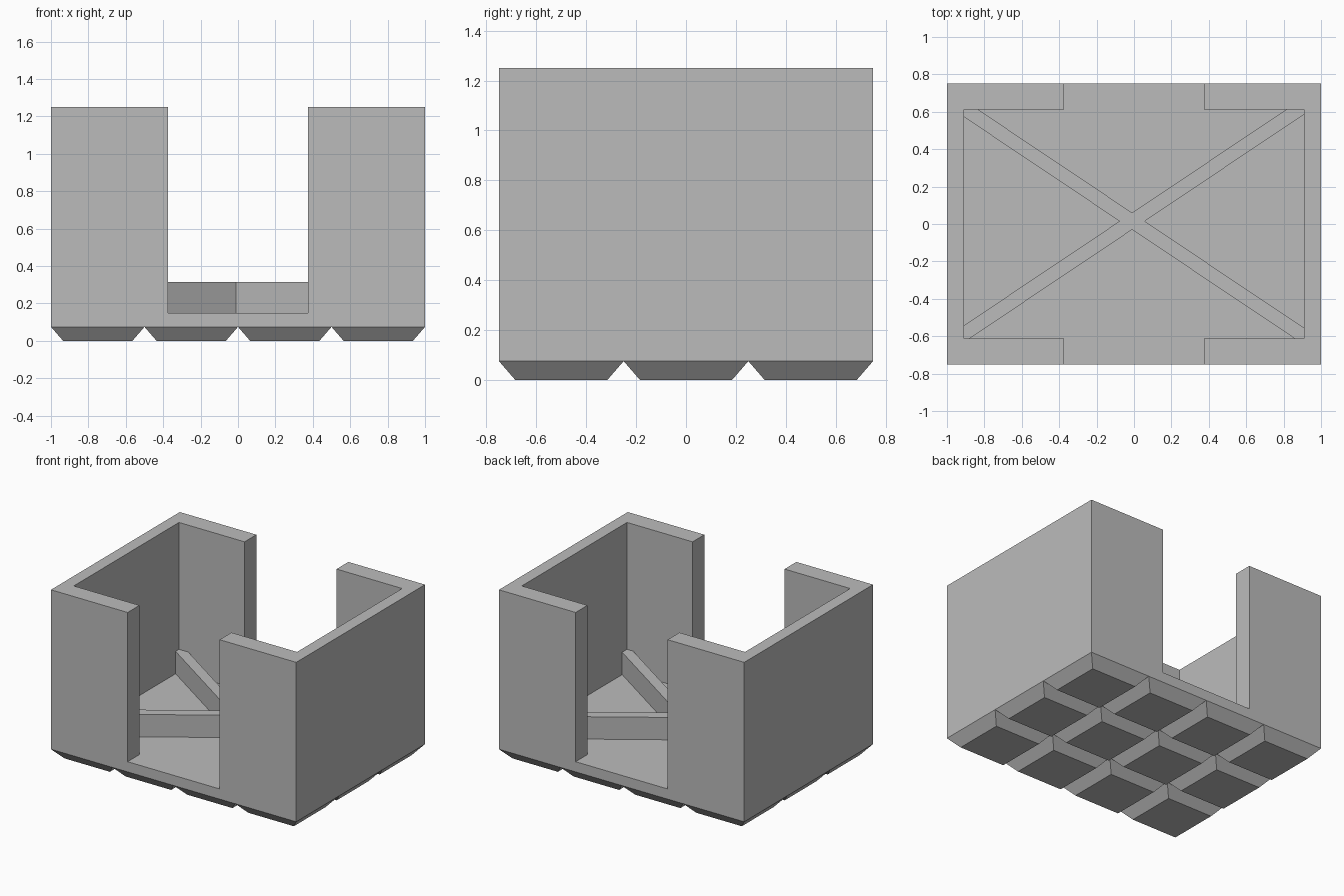
import bpy, bmesh, math
from mathutils import Matrix

if "Cube" in bpy.data.objects:
    bpy.data.objects.remove(bpy.data.objects["Cube"], do_unlink=True)

stone = bpy.data.materials.new("plain_grey")
stone.use_nodes = True
GREY = (0.5, 0.5, 0.5, 1)
stone.diffuse_color = GREY
stone.node_tree.nodes["Principled BSDF"].inputs["Base Color"].default_value = GREY

HALF_X, HALF_Y = 1.0, 0.75
BASE, FLOOR, TOP = 0.075, 0.15, 1.25


def finish(name, bm):
    bmesh.ops.recalc_face_normals(bm, faces=bm.faces)
    mesh = bpy.data.meshes.new(name)
    bm.to_mesh(mesh)
    bm.free()
    mesh.materials.append(stone)
    obj = bpy.data.objects.new(name, mesh)
    bpy.context.collection.objects.link(obj)
    return obj


def box(name, size, center, angle=0):
    bm = bmesh.new()
    bmesh.ops.create_cube(bm, size=1)
    matrix = (Matrix.Translation(center) @ Matrix.Rotation(angle, 4, "Z")
              @ Matrix.Diagonal((*size, 1)))
    bmesh.ops.transform(bm, matrix=matrix, verts=bm.verts)
    return finish(name, bm)


# Walled body: U-shaped front profile extruded from front to back
door = 0.375
right_half = [(HALF_X, BASE), (HALF_X, TOP), (door, TOP), (door, FLOOR)]
profile = right_half + [(-x, z) for x, z in reversed(right_half)]
bm = bmesh.new()
face = bm.faces.new([bm.verts.new((x, -HALF_Y, z)) for x, z in profile])
ext = bmesh.ops.extrude_face_region(bm, geom=[face])
moved = [v for v in ext["geom"] if isinstance(v, bmesh.types.BMVert)]
bmesh.ops.translate(bm, verts=moved, vec=(0, 2 * HALF_Y, 0))
body = finish("walled_body", bm)

# Hollow out the room down to the floor
cutter = box("room_cutter", (1.82, 1.225, 1.3), (0, 0, FLOOR + 0.65))
cutter.hide_render = True
cut = body.modifiers.new("room", "BOOLEAN")
cut.operation = "DIFFERENCE"
cut.solver = "EXACT"
cut.object = cutter
bpy.context.view_layer.objects.active = body
bpy.ops.object.modifier_apply(modifier=cut.name)
bpy.data.objects.remove(cutter, do_unlink=True)

# Crossed beams on the floor, ends buried in the wall corners
for name, side in (("floor_beam_rising", 1), ("floor_beam_falling", -1)):
    box(name, (2.28, 0.075, 0.165), (-0.01, 0.015, FLOOR + 0.0825),
        side * math.atan(0.67))

# Grid of tapered feet under the floor
CELL, INSET = 0.5, 0.065
for row in range(3):
    for col in range(4):
        bm = bmesh.new()
        bmesh.ops.create_cube(bm, size=1)
        cx = (col + 0.5) * CELL - HALF_X
        cy = (row + 0.5) * CELL - HALF_Y
        for v in bm.verts:
            width = CELL if v.co.z > 0 else CELL - 2 * INSET
            v.co = (cx + v.co.x * width, cy + v.co.y * width,
                    BASE if v.co.z > 0 else 0)
        finish(f"tapered_foot_{row + 1}_{col + 1}", bm)
